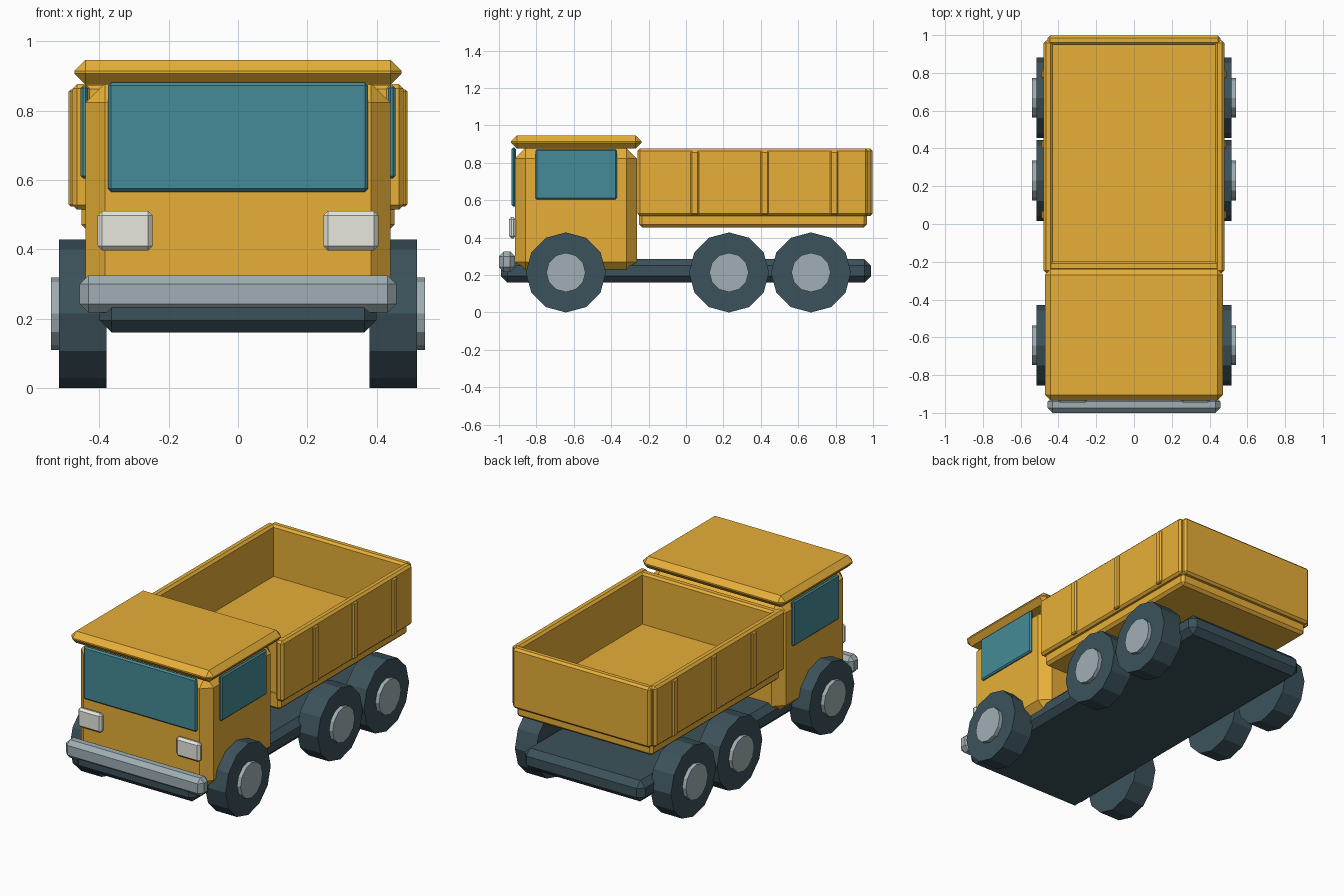
import bpy, bmesh, math
from mathutils import Matrix

if "Cube" in bpy.data.objects:
    bpy.data.objects.remove(bpy.data.objects["Cube"])


def material(name, rgb):
    m = bpy.data.materials.new(name)
    m.diffuse_color = (*rgb, 1)
    m.use_nodes = True
    m.node_tree.nodes["Principled BSDF"].inputs["Base Color"].default_value = m.diffuse_color
    return m


YELLOW = material("yellow paint", (0.80, 0.43, 0.04))
DARK = material("dark rubber", (0.045, 0.085, 0.105))
GREY = material("grey metal", (0.35, 0.43, 0.46))
GLASS = material("glass", (0.06, 0.26, 0.31))
LAMP = material("lamp", (0.80, 0.80, 0.74))


def finish(name, bm, mat):
    bmesh.ops.recalc_face_normals(bm, faces=bm.faces)
    me = bpy.data.meshes.new(name)
    bm.to_mesh(me)
    bm.free()
    me.materials.append(mat)
    ob = bpy.data.objects.new(name, me)
    bpy.context.collection.objects.link(ob)
    return ob


def box(name, x, y, z, bevel, mat):
    """Chamfered box from (min, max) ranges."""
    bm = bmesh.new()
    size = [b - a for a, b in (x, y, z)]
    mid = [(a + b) / 2 for a, b in (x, y, z)]
    bmesh.ops.create_cube(bm, size=1, matrix=Matrix.Translation(mid) @ Matrix.Diagonal((*size, 1)))
    bmesh.ops.bevel(bm, geom=bm.edges[:], offset=bevel, segments=1, affect='EDGES')
    return finish(name, bm, mat)


def disc(name, x, y, z, radius, mat):
    """Twelve-sided cylinder lying along x, with corners at top and bottom."""
    bm = bmesh.new()
    bmesh.ops.create_cone(bm, cap_ends=True, segments=12, radius1=radius, radius2=radius,
                          depth=x[1] - x[0],
                          matrix=Matrix.Translation((sum(x) / 2, y, z)) @ Matrix.Rotation(math.pi / 2, 4, 'Y'))
    return finish(name, bm, mat)


def side(s, a, b):
    return tuple(sorted((s * a, s * b)))


# Chassis and bumper
box("chassis", (-0.40, 0.40), (-0.99, 0.99), (0.16, 0.285), 0.035, DARK)
box("bumper", (-0.457, 0.457), (-1.0, -0.915), (0.217, 0.325), 0.025, GREY)

# Cab, roof and windscreen
box("cab", (-0.44, 0.44), (-0.915, -0.263), (0.213, 0.88), 0.056, YELLOW)
box("roof", (-0.472, 0.472), (-0.935, -0.238), (0.876, 0.946), 0.031, YELLOW)
box("windscreen", (-0.375, 0.375), (-0.932, -0.908), (0.566, 0.882), 0.009, GLASS)

# Cargo bed: floor, headboard and tailgate
box("bed_floor", (-0.452, 0.452), (-0.25, 0.968), (0.455, 0.57), 0.016, YELLOW)
box("bed_headboard", (-0.455, 0.455), (-0.248, -0.198), (0.515, 0.875), 0.012, YELLOW)
box("tailgate", (-0.457, 0.457), (0.947, 0.997), (0.515, 0.877), 0.013, YELLOW)

for s, label in ((-1, "left"), (1, "right")):
    # Cab fittings
    box(f"{label}_window", side(s, 0.433, 0.455), (-0.805, -0.37), (0.604, 0.873), 0.008, GLASS)
    box(f"{label}_headlight", side(s, 0.247, 0.405), (-0.946, -0.91), (0.396, 0.511), 0.013, LAMP)
    # Bed side and its ribs
    box(f"{label}_bed_side", side(s, 0.428, 0.478), (-0.26, 0.972), (0.515, 0.877), 0.013, YELLOW)
    for i, y in enumerate((0.047, 0.42, 0.792)):
        box(f"{label}_bed_rib_{i + 1}", side(s, 0.465, 0.489), (y - 0.022, y + 0.022),
            (0.523, 0.862), 0.007, YELLOW)
    # Wheels
    for i, y in enumerate((-0.642, 0.23, 0.668)):
        disc(f"{label}_tyre_{i + 1}", side(s, 0.38, 0.517), y, 0.214, 0.214, DARK)
        disc(f"{label}_hub_{i + 1}", side(s, 0.45, 0.54), y, 0.214, 0.105, GREY)
